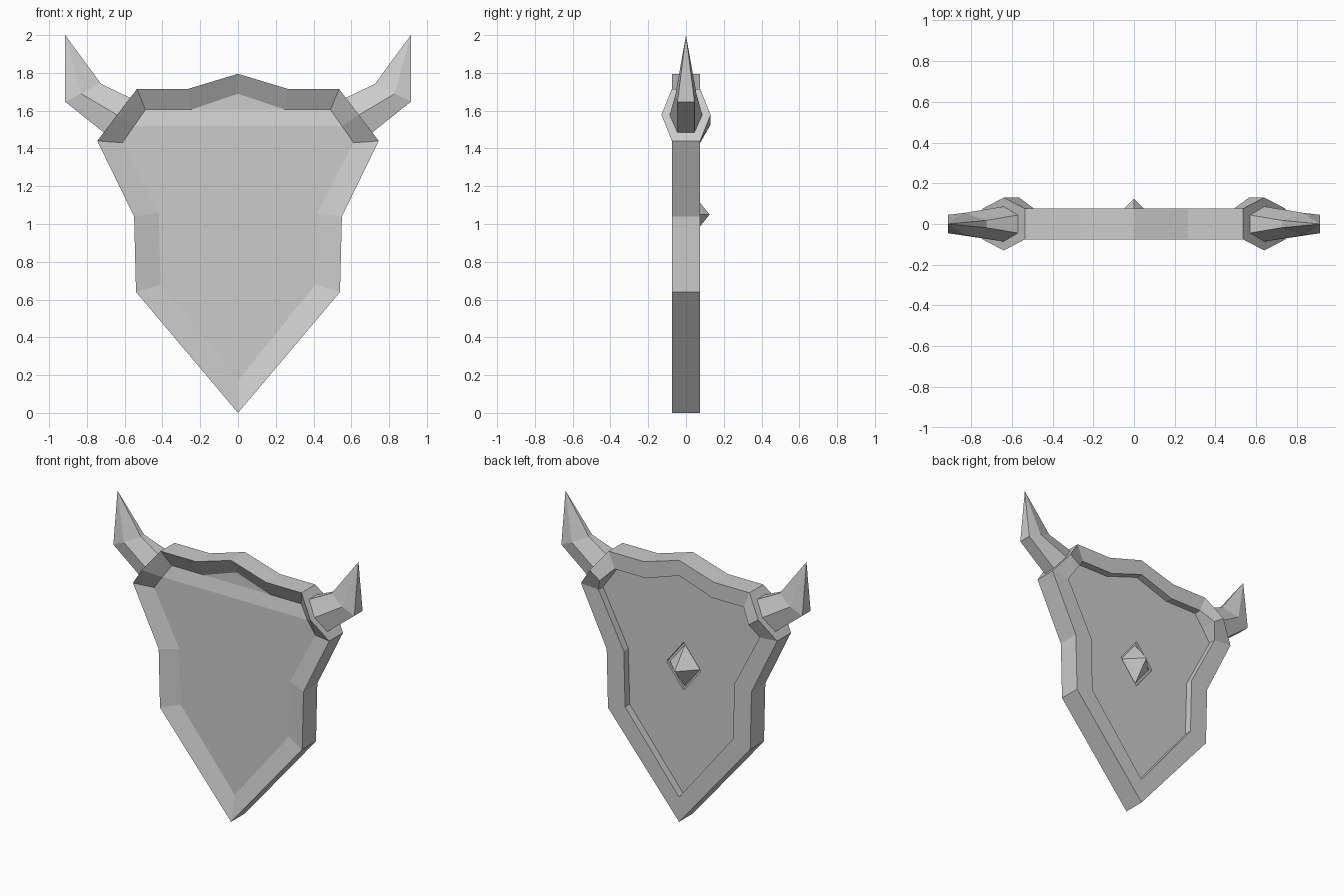
import bpy, bmesh

if "Cube" in bpy.data.objects:
    bpy.data.objects.remove(bpy.data.objects["Cube"])


def new_object(name, bm):
    bmesh.ops.recalc_face_normals(bm, faces=bm.faces)
    mesh = bpy.data.meshes.new(name)
    bm.to_mesh(mesh)
    bm.free()
    obj = bpy.data.objects.new(name, mesh)
    bpy.context.collection.objects.link(obj)
    return obj


def bridge(bm, a, b):
    n = len(a)
    for i in range(n):
        j = (i + 1) % n
        bm.faces.new((a[i], a[j], b[j], b[i]))


def symmetric_ring(bm, half, depths):
    """Closed ring from a right-hand half profile, bottom to top."""
    pts = [(x, y, z) for (x, z), y in zip(half, depths)]
    pts += [(-x, y, z) for x, y, z in pts[-2:0:-1]]
    return [bm.verts.new(p) for p in pts]


# Half profiles: shield edge and inner edge of the rim
outer = [(0, 0), (.54, .64), (.55, 1.04), (.745, 1.44), (.64, 1.578),
         (.535, 1.715), (.265, 1.715), (0, 1.795)]
inner = [(0, .17), (.41, .68), (.42, 1.06), (.612, 1.43), (.551, 1.518),
         (.49, 1.605), (.25, 1.605), (0, 1.69)]
inner_back = inner[:4] + [(.565, 1.525)] + inner[5:]


def collar(y, bulge):
    return [y] * 4 + [bulge] + [y] * 3


# Shield body: dished front, raised rim at the back, bulged horn collars
bm = bmesh.new()
front_floor = symmetric_ring(bm, inner, [-.035] * 5 + [-.015] * 3)
rings = [front_floor,
         symmetric_ring(bm, outer, collar(-.075, -.13)),
         symmetric_ring(bm, outer, collar(.075, .13)),
         symmetric_ring(bm, inner_back, collar(.075, .13)),
         symmetric_ring(bm, inner, [.025] * 8)]
for a, b in zip(rings, rings[1:]):
    bridge(bm, a, b)

# Front floor in left-right strips so that it folds at the collars
n = len(front_floor)
f = front_floor
bm.faces.new((f[0], f[1], f[n - 1]))
for i in range(1, 5):
    bm.faces.new((f[i], f[i + 1], f[n - i - 1], f[n - i]))
bm.faces.new(f[5:10])

# Back floor around a sunken diamond holding a pointed stud
def diamond(w, h, y):
    return [bm.verts.new((x, y, 1.05 + z)) for x, z in
            ((0, -h), (w, 0), (0, h), (-w, 0))]


g = rings[-1]
d0, d1, d2 = diamond(.155, .195, .025), diamond(.13, .165, .025), diamond(.13, .165, .01)
bm.faces.new(g[0:8] + [d0[2], d0[1], d0[0]])
bm.faces.new(g[7:] + [g[0], d0[0], d0[3], d0[2]])
bridge(bm, d0, d1)
bridge(bm, d1, d2)
bm.faces.new(d2)
new_object("shield", bm)

# Pyramid stud on the back
bm = bmesh.new()
base = diamond(.115, .145, .008)
apex = bm.verts.new((0, .125, 1.05))
bm.faces.new(base)
for i in range(4):
    bm.faces.new((base[i], base[(i + 1) % 4], apex))
new_object("back_stud", bm)

# Six-sided bent horns
root = [(.565, 1.665, .045), (.635, 1.574, .087), (.705, 1.48, .045)]
bend = [(.725, 1.742, .018), (.83, 1.69, .055), (.915, 1.647, .045)]
for side, label in ((1, "right"), (-1, "left")):
    bm = bmesh.new()
    loops = []
    for section in (root, bend):
        pts = [(side * x, -y, z) for x, z, y in section]
        pts += [(side * x, y, z) for x, z, y in reversed(section)]
        loops.append([bm.verts.new(p) for p in pts])
    bridge(bm, *loops)
    bm.faces.new(loops[0])
    tip = bm.verts.new((side * .915, 0, 2.0))
    for i in range(6):
        bm.faces.new((loops[1][i], loops[1][(i + 1) % 6], tip))
    new_object(label + "_horn", bm)
